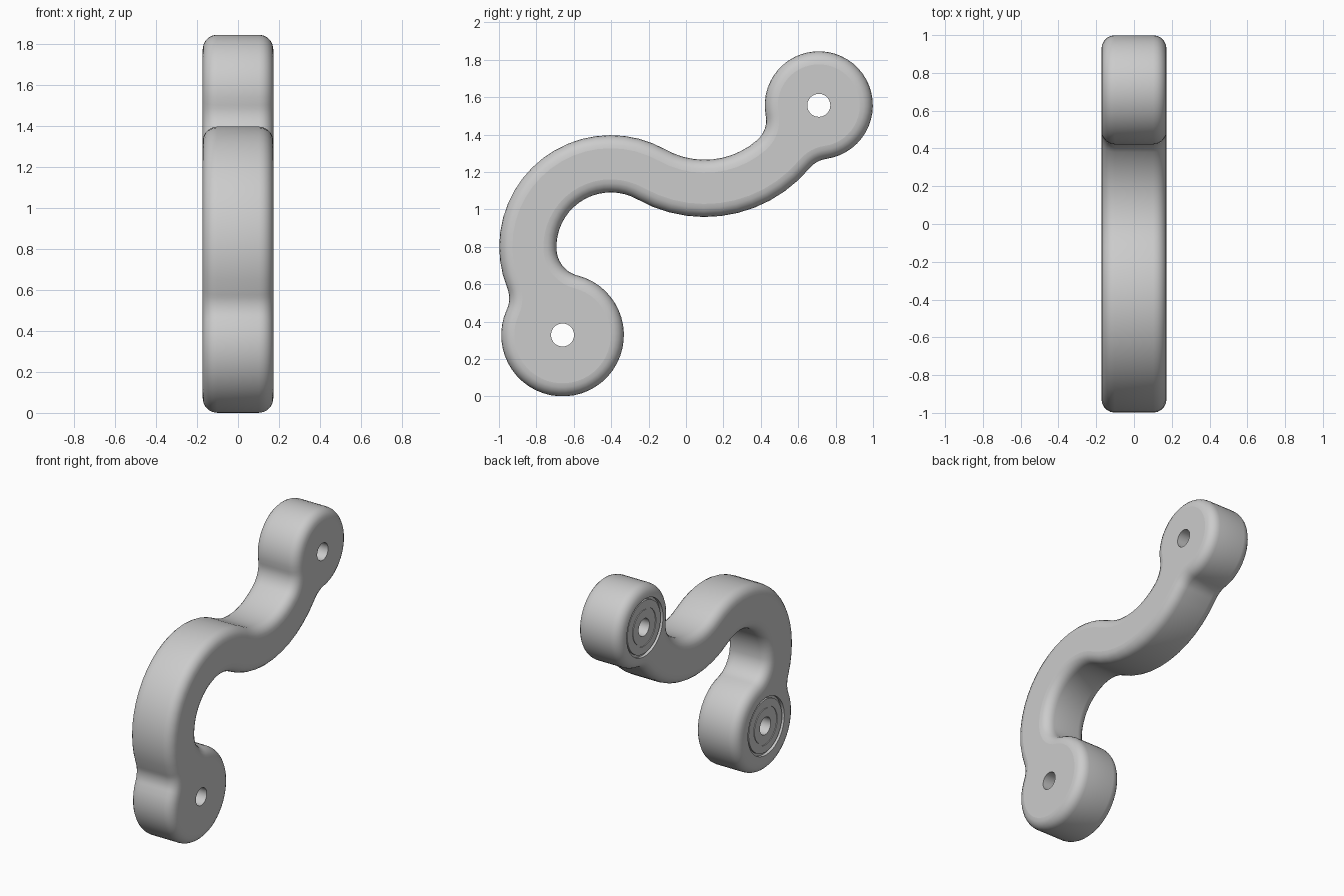
import bpy, bmesh
from math import sin, cos, pi, tau, ceil, sqrt
from math import atan2
from mathutils import Vector

if "Cube" in bpy.data.objects:
    bpy.data.objects.remove(bpy.data.objects["Cube"])

W, E = 0.172, 0.07            # half thickness, edge rounding
HALF = 0.153                  # half width of the curved arm

# Centres in (y, z): lower eye, first bend, second bend, upper eye
C0, C1, C2, C3 = (Vector(c) for c in
                  ((-0.66, 0.328), (-0.402, 0.8), (0.1, 1.692), (0.71, 1.556)))
R0, R3 = 0.328, 0.289
R1 = 0.4435
R2 = (C2 - C1).length - R1


def fillet_centre(ca, a, cb, b, side):
    """Point at distance a from ca and b from cb, left (+1) or right (-1) of ca->cb."""
    d = (cb - ca).length
    u = (cb - ca) / d
    t = (a * a - b * b + d * d) / (2 * d)
    return ca + u * t + Vector((-u.y, u.x)) * (side * sqrt(a * a - t * t))


F = 0.14
f1 = fillet_centre(C0, R0 + F, C1, R1 + HALF + F, 1)
f2 = fillet_centre(C0, R0 + 0.15, C1, R1 - HALF - 0.15, 1)
f3 = fillet_centre(C2, R2 - HALF - F, C3, R3 + F, -1)
f4 = fillet_centre(C2, R2 + HALF + F, C3, R3 + F, -1)

# Outline as tangent arcs: centre, radius, +1 convex / -1 concave
ARCS = [(C0, R0, 1), (f2, 0.15, -1), (C1, R1 - HALF, -1), (C2, R2 + HALF, 1),
        (f4, F, -1), (C3, R3, 1), (f3, F, -1), (C2, R2 - HALF, -1),
        (C1, R1 + HALF, 1), (f1, F, -1)]


def joint_angles(a, b):
    """Angles of the shared tangent point as seen from arc a and arc b."""
    v = b[0] - a[0]
    if a[2] == b[2] and a[1] < b[1]:
        v = -v
    ang = atan2(v.y, v.x)
    return (ang, ang) if a[2] == b[2] else (ang, ang + pi)


def outline(inset):
    pts = []
    for i, (c, r, s) in enumerate(ARCS):
        start = joint_angles(ARCS[i - 1], ARCS[i])[1]
        end = joint_angles(ARCS[i], ARCS[(i + 1) % len(ARCS)])[0]
        sweep = (s * (end - start)) % tau
        n = max(3, ceil(sweep / (tau / 48)))
        for k in range(n):
            a = start + s * sweep * k / n
            pts.append(c + Vector((cos(a), sin(a))) * (r - s * inset))
    return pts


bm = bmesh.new()


def add_loop(x, pts):
    return [bm.verts.new((x, p.x, p.y)) for p in pts]


def bridge(a, b):
    for i in range(len(a)):
        j = (i + 1) % len(a)
        bm.faces.new((a[i], a[j], b[j], b[i])).smooth = True


def skin(loops):
    for a, b in zip(loops, loops[1:]):
        bridge(a, b)
    return loops[0], loops[-1]


def loop_edges(loop):
    return [bm.edges.get((loop[i - 1], loop[i])) for i in range(len(loop))]


# Rounded side wall
N = 5
section = [(-(W - E) - E * cos(k * pi / 2 / N), E * (1 - sin(k * pi / 2 / N)))
           for k in range(N + 1)]
section += [(-x, d) for x, d in reversed(section)]
left, right = skin([add_loop(x, outline(d)) for x, d in section])
caps = {-1: loop_edges(left), 1: loop_edges(right)}

# Through holes with the stepped rings on the left side
BORE = [(-W, 0.205), (-0.15, 0.205), (-0.15, 0.188), (-0.165, 0.188),
        (-0.165, 0.135), (-0.16, 0.135), (-0.16, 0.123), (-0.165, 0.123),
        (-0.165, 0.0615), (W, 0.0615)]
for c in (C0, C3):
    rings = [add_loop(x, [c + Vector((cos(tau * k / 40), sin(tau * k / 40))) * r
                          for k in range(40)]) for x, r in BORE]
    first, last = skin(rings)
    caps[-1] += loop_edges(first)
    caps[1] += loop_edges(last)

# Flat side faces
for side, edges in caps.items():
    res = bmesh.ops.triangle_fill(bm, edges=edges, use_beauty=True,
                                  normal=(side, 0, 0))
    for g in res["geom"]:
        if isinstance(g, bmesh.types.BMFace):
            g.smooth = False

bmesh.ops.recalc_face_normals(bm, faces=bm.faces[:])
for e in bm.edges:
    e.smooth = e.calc_face_angle(0) < 0.6

mesh = bpy.data.meshes.new("curved_link_arm")
bm.to_mesh(mesh)
bm.free()
bpy.context.collection.objects.link(bpy.data.objects.new("curved_link_arm", mesh))
